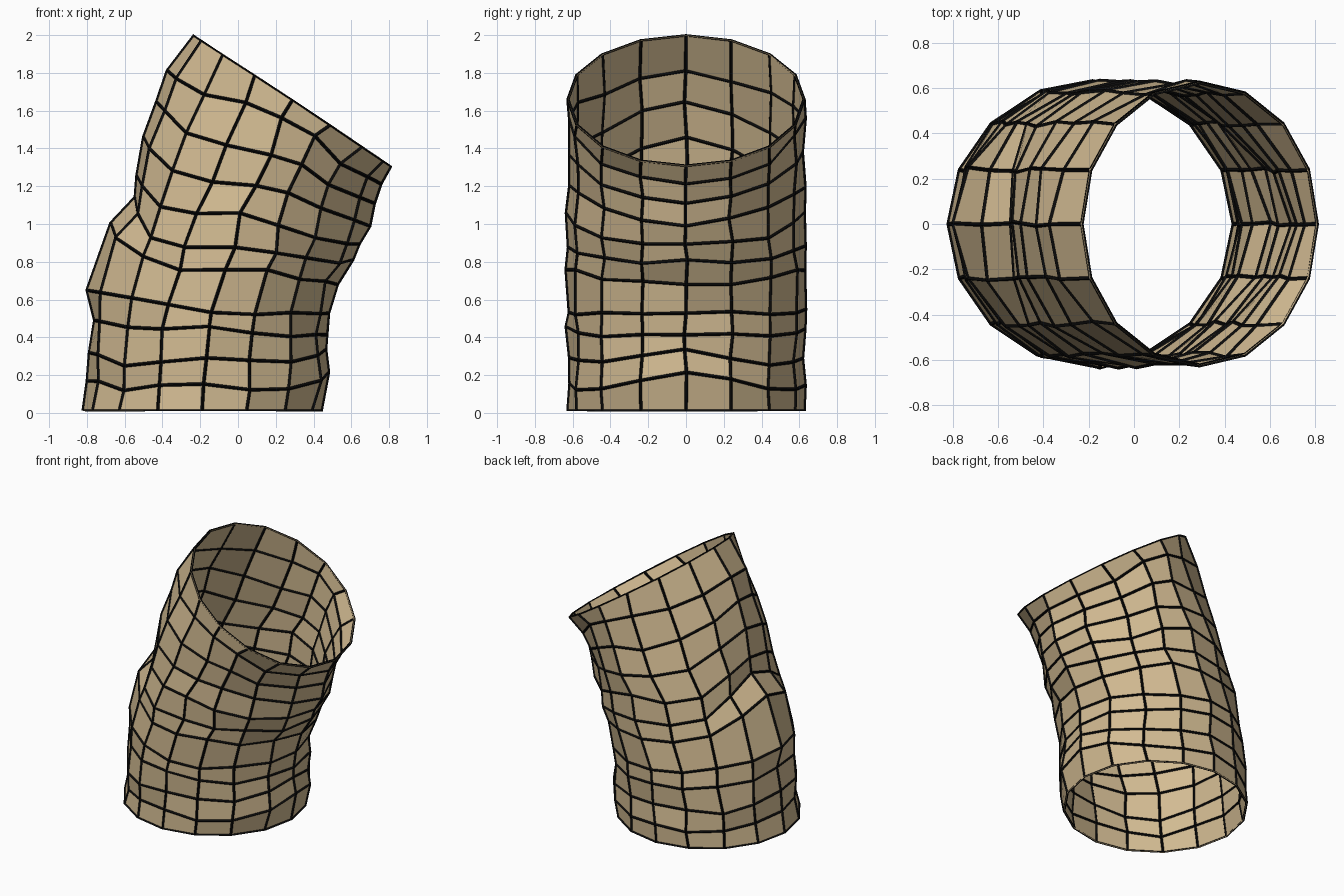
import bpy, bmesh, random
from math import cos, sin, pi

if "Cube" in bpy.data.objects:
    bpy.data.objects.remove(bpy.data.objects["Cube"])

random.seed(4)
SIDES, RADIUS, JITTER = 16, 0.625, 0.012
NODES = [cos(pi - k * pi / 4) for k in range(5)]

# Each ring from left to right, every 45 degrees: x values, z values
RINGS = [
    ((-.82, -.63, -.19, .25, .44), (.01, .01, .01, .01, .01)),
    ((-.79, -.61, -.18, .27, .49), (.18, .13, .15, .13, .22)),
    ((-.78, -.61, -.16, .27, .475), (.33, .26, .30, .26, .33)),
    ((-.77, -.59, -.16, .27, .47), (.50, .46, .45, .40, .42)),
    ((-.79, -.57, -.14, .28, .48), (.64, .60, .54, .53, .54)),
    ((-.68, -.51, -.07, .33, .53), (1.0, .82, .76, .72, .68)),
    ((-.54, -.47, -.02, .37, .60), (1.13, .93, .88, .81, .80)),
    ((-.53, -.42, .01, .40, .65), (1.25, 1.09, 1.05, .93, .90)),
    ((-.49, -.35, .10, .43, .70), (1.45, 1.28, 1.20, 1.08, 1.0)),
    ((-.43, -.27, .17, .48, .71), (1.65, 1.48, 1.37, 1.22, 1.12)),
    ((-.37, -.17, .24, .55, .75), (1.80, 1.69, 1.57, 1.33, 1.21)),
    ((-.23, -.08, .29, .66, .81), (2.0, 1.90, 1.66, 1.41, 1.31)),
]


def blend(values, c):
    """Smooth curve through the five values of a ring."""
    total = 0
    for k, v in enumerate(values):
        for m, node in enumerate(NODES):
            if m != k:
                v *= (c - node) / (NODES[k] - node)
        total += v
    return total


def material(name, color):
    mat = bpy.data.materials.new(name)
    mat.diffuse_color = (*color, 1)
    mat.use_nodes = True
    mat.node_tree.nodes["Principled BSDF"].inputs["Base Color"].default_value = mat.diffuse_color
    return mat


# Bent, crumpled open sleeve
bm = bmesh.new()
grid = []
for k, (xs, zs) in enumerate(RINGS):
    j = JITTER if 0 < k < len(RINGS) - 1 else 0
    row = []
    for i in range(SIDES):
        a = 2 * pi * i / SIDES
        row.append(bm.verts.new((
            blend(xs, cos(a)) + random.uniform(-j, j),
            RADIUS * sin(a) + random.uniform(-j, j),
            blend(zs, cos(a)) + random.uniform(-j, j))))
    grid.append(row)
for low, high in zip(grid, grid[1:]):
    for i in range(SIDES):
        n = (i + 1) % SIDES
        bm.faces.new((low[i], low[n], high[n], high[i]))

mesh = bpy.data.meshes.new("bent_sleeve")
mesh.materials.append(material("tan_panel", (.65, .50, .29)))
bm.to_mesh(mesh)
bm.free()
sleeve = bpy.data.objects.new("bent_sleeve", mesh)
bpy.context.collection.objects.link(sleeve)

# Black seams along the panel edges
seam_mesh = mesh.copy()
seam_mesh.name = "panel_seams"
seam_mesh.materials.clear()
seam_mesh.materials.append(material("black_seam", (.003, .003, .003)))
seams = bpy.data.objects.new("panel_seams", seam_mesh)
bpy.context.collection.objects.link(seams)
wire = seams.modifiers.new("wire", 'WIREFRAME')
wire.thickness = 0.018
wire.use_even_offset = True
wire.use_boundary = False
